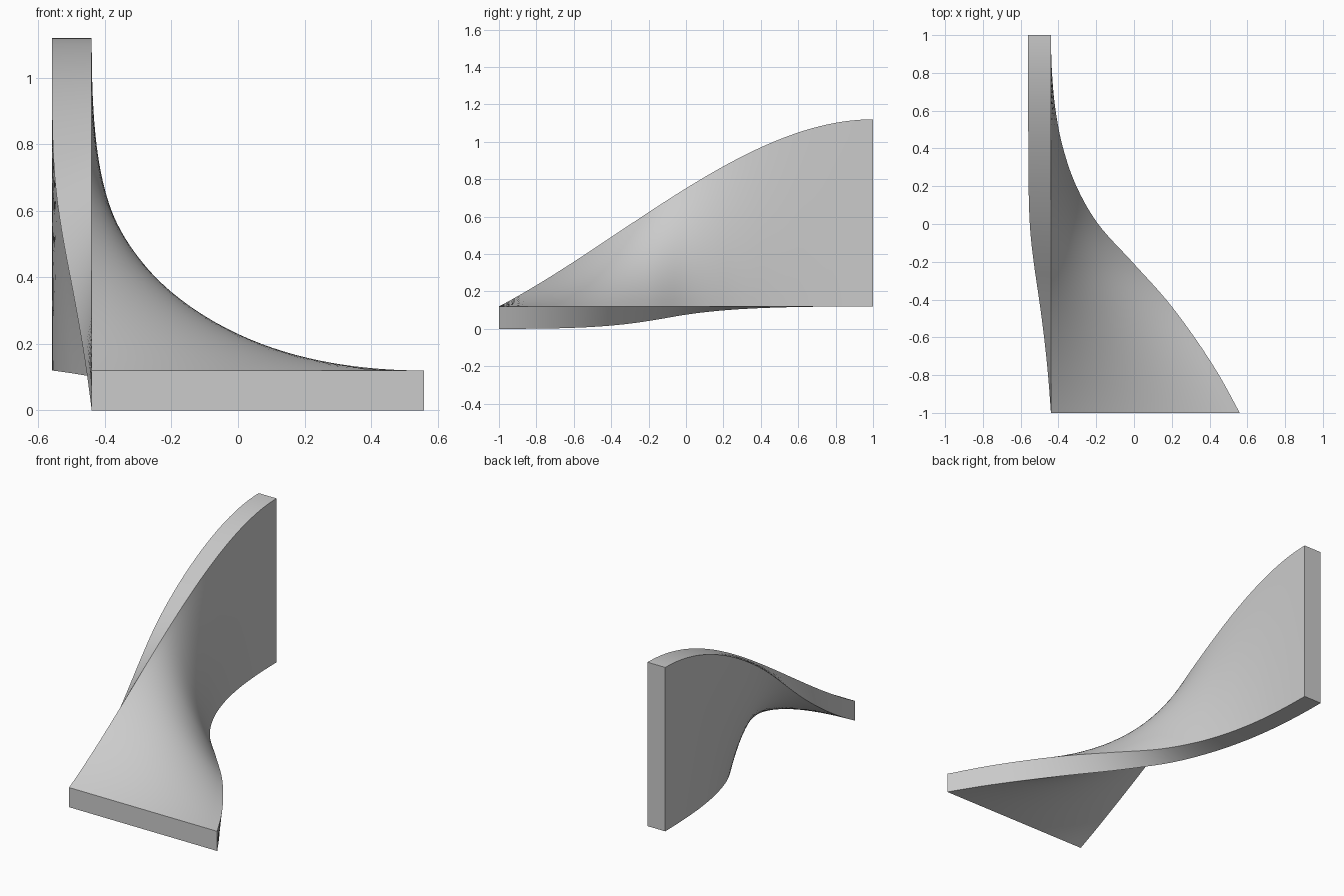
import bpy, bmesh, math

if "Cube" in bpy.data.objects:
    bpy.data.objects.remove(bpy.data.objects["Cube"])

STEPS, ACROSS, THICK = 64, 16, 0.12
PX, PZ = -0.44, 0.12          # inner corner line

# foot reach (sideways) and head height along the length, 0..1 in tenths
REACH = [1, .89, .76, .61, .43, .25, .135, .065, .025, .006, 0]


def spline(vals, t):
    n = len(vals) - 1
    i = min(int(t * n), n - 1)
    f = t * n - i
    p1, p2 = vals[i], vals[i + 1]
    p0 = vals[i - 1] if i else 2 * p1 - p2
    p3 = vals[i + 2] if i + 2 <= n else p2
    return p1 + .5 * f * (p2 - p0 + f * (2*p0 - 5*p1 + 4*p2 - p3 + f * (3*(p1 - p2) + p3 - p0)))


def height(t):
    return 3 * .35 * t * (1 - t)**2 + 3 * t * t * (1 - t) + t**3


# Twisted slab: straight cross-sections sliding from flat to upright
bm = bmesh.new()
rings = []
for i in range(STEPS + 1):
    t = i / STEPS
    a, b = max(spline(REACH, t), 0), height(t)
    d = math.hypot(a, b)
    ox, oz = -THICK * b / d, -THICK * a / d
    y = 2 * t - 1
    line = [(PX + a * s / ACROSS, PZ + b * (1 - s / ACROSS)) for s in range(ACROSS + 1)]
    pts = line + [(x + ox, z + oz) for x, z in reversed(line)]
    rings.append([bm.verts.new((x, y, z)) for x, z in pts])

n = len(rings[0])
for r, q in zip(rings, rings[1:]):
    for k in range(n):
        bm.faces.new((r[k], r[(k + 1) % n], q[(k + 1) % n], q[k]))
bm.faces.new(rings[0])
bm.faces.new(rings[-1])
bmesh.ops.recalc_face_normals(bm, faces=bm.faces)

mesh = bpy.data.meshes.new("twisted_slab")
bm.to_mesh(mesh)
bm.free()
obj = bpy.data.objects.new("twisted_slab", mesh)
bpy.context.collection.objects.link(obj)
bpy.context.view_layer.objects.active = obj
obj.select_set(True)
bpy.ops.object.shade_smooth_by_angle(angle=math.radians(35))
